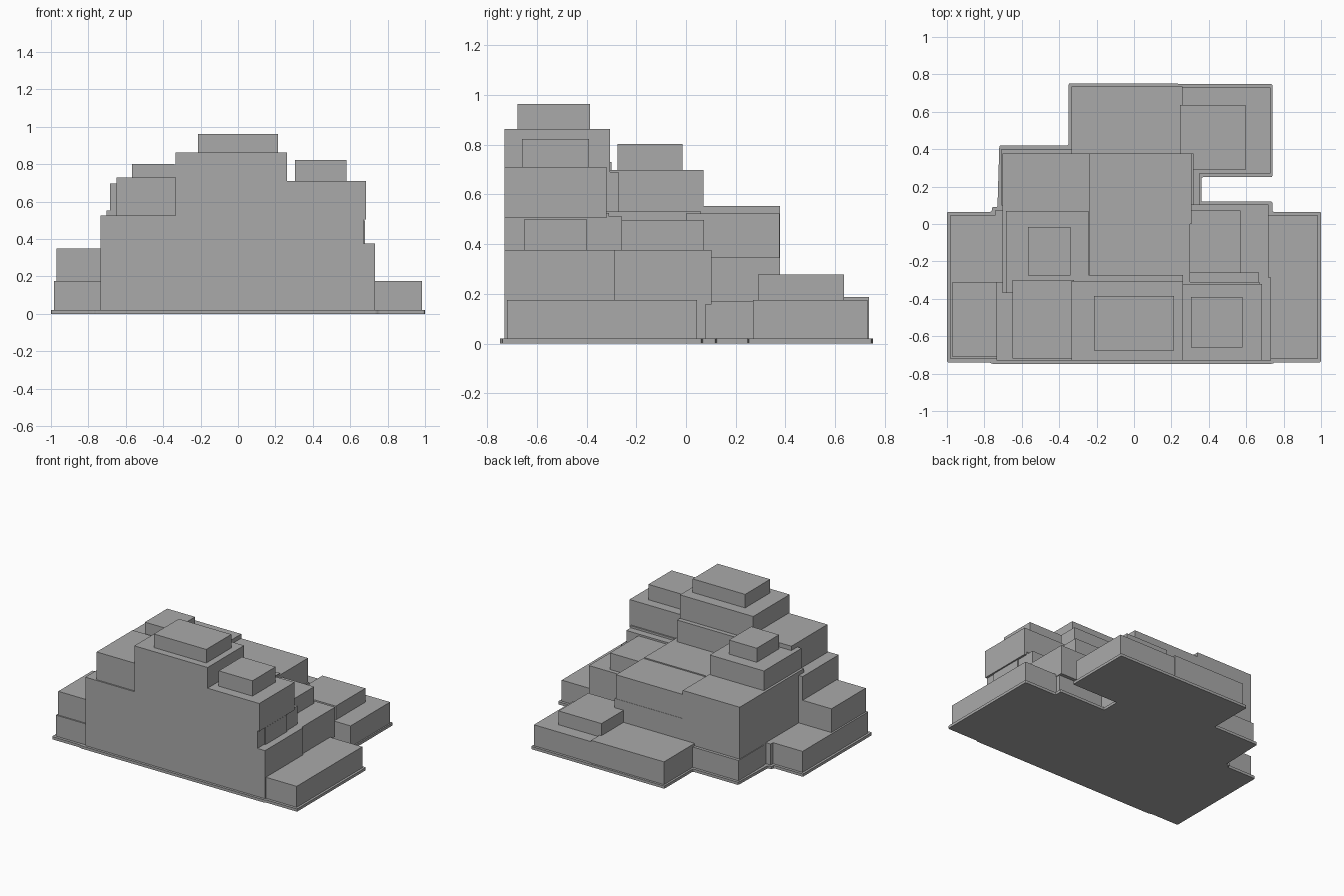
import bpy
import bmesh

cube = bpy.data.objects.get("Cube")
if cube:
    bpy.data.objects.remove(cube, do_unlink=True)

# One plain grey for the whole massing model
grey = bpy.data.materials.new("plain_grey")
grey.use_nodes = True
colour = (0.4, 0.4, 0.4, 1.0)
grey.diffuse_color = colour
grey.node_tree.nodes["Principled BSDF"].inputs["Base Color"].default_value = colour

# Shared storey heights and facade lines
SLAB = 0.02
LOW = 0.175
MID = 0.375
HIGH = 0.525
FRONT = -0.73
FRONT_INSET = -0.72
BACK = 0.73


def prism(name, outline, bottom, top, corner=0.0):
    """Extrude a plan outline between two heights, optionally easing its corners."""
    bm = bmesh.new()
    face = bm.faces.new([bm.verts.new((x, y, bottom)) for x, y in outline])
    raised = bmesh.ops.extrude_face_region(bm, geom=[face])["geom"]
    for v in raised:
        if isinstance(v, bmesh.types.BMVert):
            v.co.z = top
    if corner:
        upright = [e for e in bm.edges
                   if abs(e.verts[0].co.z - e.verts[1].co.z) > corner / 2]
        bmesh.ops.bevel(bm, geom=upright, offset=corner, segments=2,
                        profile=0.5, affect='EDGES')
    bmesh.ops.recalc_face_normals(bm, faces=bm.faces[:])
    mesh = bpy.data.meshes.new(name)
    bm.to_mesh(mesh)
    bm.free()
    mesh.materials.append(grey)
    obj = bpy.data.objects.new(name, mesh)
    bpy.context.collection.objects.link(obj)
    return obj


def block(name, left, right, front, back, top, bottom=SLAB):
    """Rectangular volume given by its plan limits and heights."""
    plan = [(left, front), (right, front), (right, back), (left, back)]
    return prism(name, plan, bottom, top)


# Ground slab that follows the stepped footprint
footprint = [(-1, -0.74), (-0.77, -0.74), (-0.76, -0.748), (0.74, -0.748),
             (0.75, -0.74), (1, -0.74), (1, 0.065), (0.74, 0.065),
             (0.74, 0.12), (0.36, 0.12), (0.36, 0.25), (0.74, 0.25),
             (0.74, 0.748), (-0.35, 0.752), (-0.35, 0.42), (-0.72, 0.42),
             (-0.73, 0.09), (-0.76, 0.09), (-0.76, 0.065), (-1, 0.065)]
prism("ground_slab", footprint, 0.0, SLAB, corner=0.008)

# Low side wings
block("wing_east", left=0.71, right=0.983, front=FRONT_INSET, back=0.045, top=LOW)
block("wing_west", left=-0.983, right=-0.7, front=FRONT_INSET, back=0.045, top=LOW)
block("wing_west_upper", left=-0.97, right=-0.7, front=-0.71, back=-0.31,
      top=0.35, bottom=LOW)

# Rear wing with its roof box
block("rear_wing_centre", left=-0.335, right=0.26, front=0.3, back=0.735, top=0.188)
block("rear_wing_east", left=0.25, right=BACK, front=0.27, back=BACK, top=LOW)
block("rear_roof_box", left=0.245, right=0.595, front=0.29, back=0.635,
      top=0.277, bottom=LOW)

# Front body, stepping in as it rises
block("front_body", left=-0.735, right=0.67, front=FRONT, back=-0.31, top=HIGH)
block("front_body_east", left=0.6, right=0.732, front=FRONT, back=-0.285, top=MID)
block("front_body_east_bay", left=0.6, right=0.68, front=-0.65, back=-0.4,
      top=0.5, bottom=MID)
block("front_body_link", left=0.2, right=0.668, front=-0.4, back=-0.258,
      top=0.51, bottom=MID)

# Upper storeys and roof boxes along the front
block("upper_east", left=0.22, right=0.685, front=FRONT, back=-0.32,
      top=0.71, bottom=0.505)
block("roof_box_east", left=0.305, right=0.58, front=-0.66, back=-0.39,
      top=0.823, bottom=0.71)
block("upper_west", left=-0.65, right=-0.32, front=FRONT_INSET, back=-0.3,
      top=0.73, bottom=HIGH)
block("tower", left=-0.335, right=0.263, front=FRONT, back=-0.305,
      top=0.863, bottom=HIGH)
block("tower_rear_step", left=-0.3, right=0.263, front=-0.4, back=-0.272,
      top=0.69, bottom=HIGH)
block("roof_box_tower", left=-0.213, right=0.215, front=-0.677, back=-0.385,
      top=0.963, bottom=0.863)

# Middle body
block("middle_core", left=-0.5, right=0.3, front=-0.4, back=0.06, top=0.53)
block("middle_east", left=0.25, right=0.72, front=-0.3, back=0.103,
      top=MID, bottom=0.157)
block("middle_east_base", left=0.25, right=0.715, front=-0.3, back=0.078, top=0.157)
block("middle_east_step", left=0.22, right=0.57, front=-0.3, back=0.073,
      top=0.497, bottom=MID)
block("middle_west_ledge", left=-0.742, right=-0.6, front=-0.32, back=0.073, top=LOW)
block("middle_west_upper", left=-0.685, right=-0.243, front=-0.37, back=0.07,
      top=0.698, bottom=HIGH)
block("roof_box_west", left=-0.567, right=-0.34, front=-0.275, back=-0.015,
      top=0.802, bottom=0.698)

# Rear body
block("rear_body_west", left=-0.703, right=-0.238, front=-0.37, back=0.378, top=0.553)
block("rear_body_west_base", left=-0.708, right=-0.33, front=0.1, back=0.4, top=0.17)
block("rear_body_centre", left=-0.25, right=0.308, front=0.0, back=0.376, top=0.522)
block("rear_body_centre_mid", left=-0.25, right=0.318, front=0.05, back=0.378, top=0.345)
block("rear_body_ledge", left=0.2, right=0.35, front=0.05, back=0.3, top=0.17)
